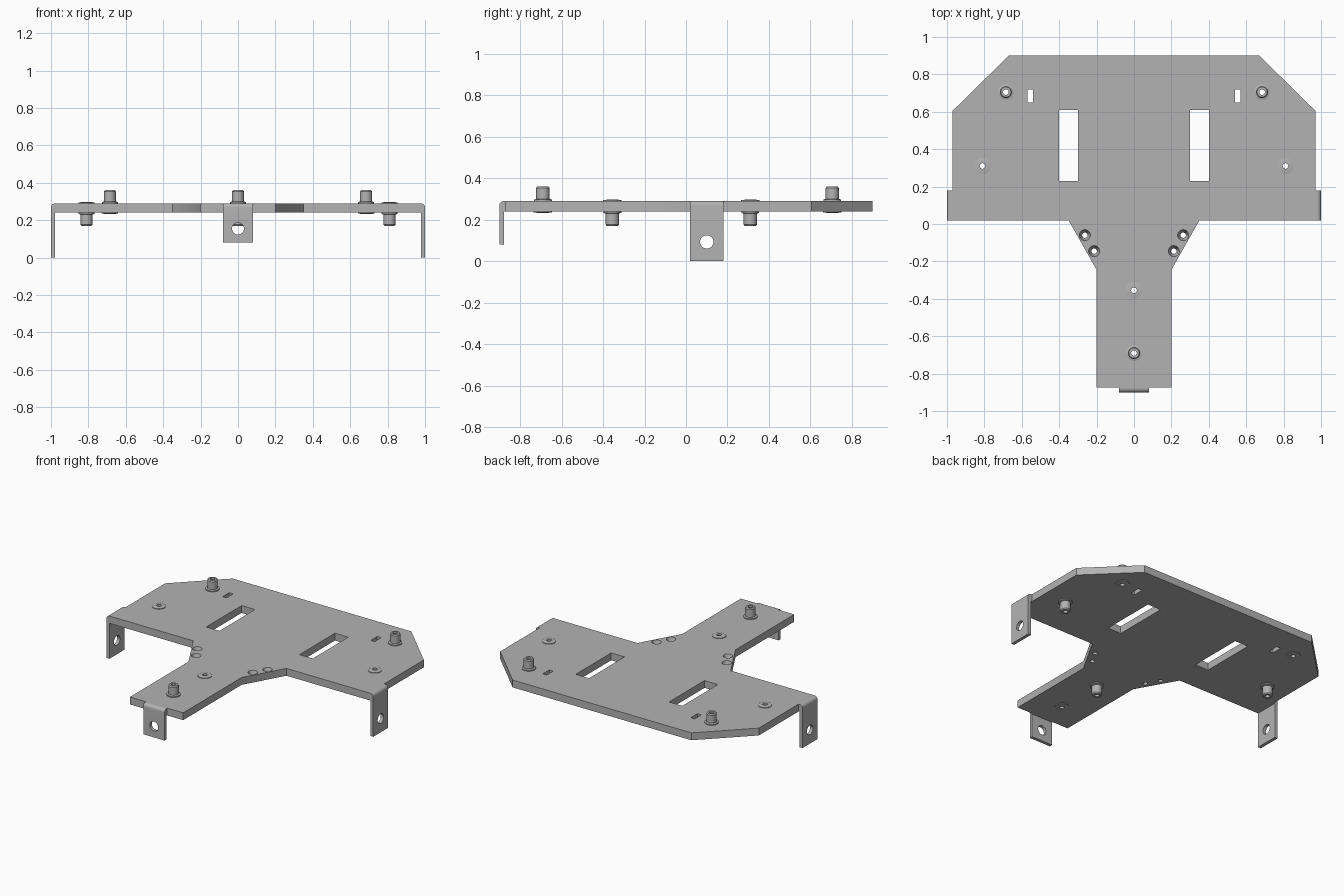
import bpy, bmesh, math
from mathutils import Matrix, Vector

if "Cube" in bpy.data.objects:
    bpy.data.objects.remove(bpy.data.objects["Cube"])

TOP, BOTTOM = 0.29, 0.24
MID = (TOP + BOTTOM) / 2

metal = bpy.data.materials.new("grey metal")
metal.use_nodes = True
colour = (0.45, 0.45, 0.45, 1)
metal.diffuse_color = colour
metal.node_tree.nodes["Principled BSDF"].inputs["Base Color"].default_value = colour


def make_object(name, bm):
    bmesh.ops.recalc_face_normals(bm, faces=bm.faces)
    mesh = bpy.data.meshes.new(name)
    bm.to_mesh(mesh)
    bm.free()
    mesh.materials.append(metal)
    obj = bpy.data.objects.new(name, mesh)
    bpy.context.collection.objects.link(obj)
    return obj


def activate(obj):
    bpy.ops.object.select_all(action='DESELECT')
    obj.select_set(True)
    bpy.context.view_layer.objects.active = obj


def smooth(obj):
    activate(obj)
    bpy.ops.object.shade_smooth_by_angle(angle=math.radians(30))


def extrude(points, direction):
    bm = bmesh.new()
    face = bm.faces.new([bm.verts.new(p) for p in points])
    moved = bmesh.ops.extrude_face_region(bm, geom=[face], use_keep_orig=True)["geom"]
    verts = [v for v in moved if isinstance(v, bmesh.types.BMVert)]
    bmesh.ops.translate(bm, verts=verts, vec=Vector(direction))
    return bm


def add_cylinder(bm, centre, low, high, depth, turn=None):
    matrix = Matrix.Translation(centre) @ (turn or Matrix())
    bmesh.ops.create_cone(bm, cap_ends=True, segments=32, radius1=low,
                          radius2=high, depth=depth, matrix=matrix)


def add_box(bm, centre, size):
    matrix = Matrix.Translation(centre) @ Matrix.Diagonal((*size, 1))
    bmesh.ops.create_cube(bm, size=1, matrix=matrix)


def cut(obj, bm):
    cutter = make_object("cutter", bm)
    cutter.hide_render = True
    mod = obj.modifiers.new("holes", 'BOOLEAN')
    mod.operation, mod.solver, mod.object = 'DIFFERENCE', 'EXACT', cutter
    activate(obj)
    bpy.ops.object.modifier_apply(modifier=mod.name)
    bpy.data.objects.remove(cutter)
    smooth(obj)


up_studs = [(-0.685, 0.705), (0.685, 0.705), (0, -0.69)]
down_studs = [(-0.81, 0.31), (0.81, 0.31), (0, -0.355)]

# Base plate outline, mirrored across the centre line
half = [(0.67, 0.9), (0.97, 0.605), (0.97, 0.02), (0.35, 0.02), (0.2, -0.245), (0.2, -0.873)]
outline = half + [(-x, y) for x, y in reversed(half)]
plate = make_object("base_plate", extrude([(x, y, BOTTOM) for x, y in outline],
                                          (0, 0, TOP - BOTTOM)))

# Slots, stud holes and countersunk screw holes
holes = bmesh.new()
for s in (-1, 1):
    add_box(holes, (s * 0.35, 0.42, MID), (0.1, 0.38, 0.2))
    add_box(holes, (s * 0.555, 0.685, MID), (0.03, 0.07, 0.2))
    for x, y in [(0.263, -0.06), (0.213, -0.145)]:
        add_cylinder(holes, (s * x, y, MID), 0.014, 0.03, TOP - BOTTOM + 0.002)
for x, y in up_studs + down_studs:
    add_cylinder(holes, (x, y, MID), 0.028, 0.028, 0.2)
cut(plate, holes)


# Hollow press-fit studs with a collar on each side of the plate
def stud(name, x, y, down):
    profile = [(0.015, 0.233), (0.025, 0.233), (0.044, 0.236), (0.044, 0.24), (0.03, 0.24),
               (0.03, 0.29), (0.043, 0.29), (0.043, 0.297), (0.032, 0.3),
               (0.032, 0.353), (0.027, 0.36), (0.015, 0.36)]
    bm = bmesh.new()
    verts = [bm.verts.new((r, 0, 2 * MID - z if down else z)) for r, z in profile]
    edges = [bm.edges.new((a, b)) for a, b in zip(verts, verts[1:] + verts[:1])]
    bmesh.ops.spin(bm, geom=verts + edges, cent=(0, 0, 0), axis=(0, 0, 1),
                   angle=math.tau, steps=32, use_merge=True)
    bmesh.ops.remove_doubles(bm, verts=bm.verts, dist=0.0001)
    obj = make_object(name, bm)
    obj.location = (x, y, 0)
    smooth(obj)


for place, (x, y) in zip(("right", "left", "front"), up_studs):
    stud(place + "_upper_stud", x, y, False)
for place, (x, y) in zip(("right", "left", "front"), down_studs):
    stud(place + "_lower_stud", x, y, True)


# Bent mounting tabs with a screw hole
def tab(name, start, reach, foot, hole, y, angle):
    inner, bend = reach - 0.022, 0.022
    arc = [(reach - bend + bend * math.cos(a), TOP - bend + bend * math.sin(a))
           for a in [math.pi / 2 * i / 8 for i in range(9)]]
    profile = [(start, BOTTOM), (inner, BOTTOM), (inner, foot), (reach, foot)] + arc + [(start, TOP)]
    obj = make_object(name, extrude([(d, -0.08, z) for d, z in profile], (0, 0.16, 0)))
    drill = bmesh.new()
    add_cylinder(drill, (reach, 0, hole), 0.032, 0.032, 0.1, Matrix.Rotation(math.pi / 2, 4, 'Y'))
    cut(obj, drill)
    obj.location.y = y
    obj.rotation_euler.z = angle


tab("left_tab", 0.97, 1.0, 0, 0.093, 0.1, 0)
tab("right_tab", 0.97, 1.0, 0, 0.093, 0.1, math.pi)
tab("front_tab", 0.873, 0.9, 0.08, 0.155, 0, -math.pi / 2)
